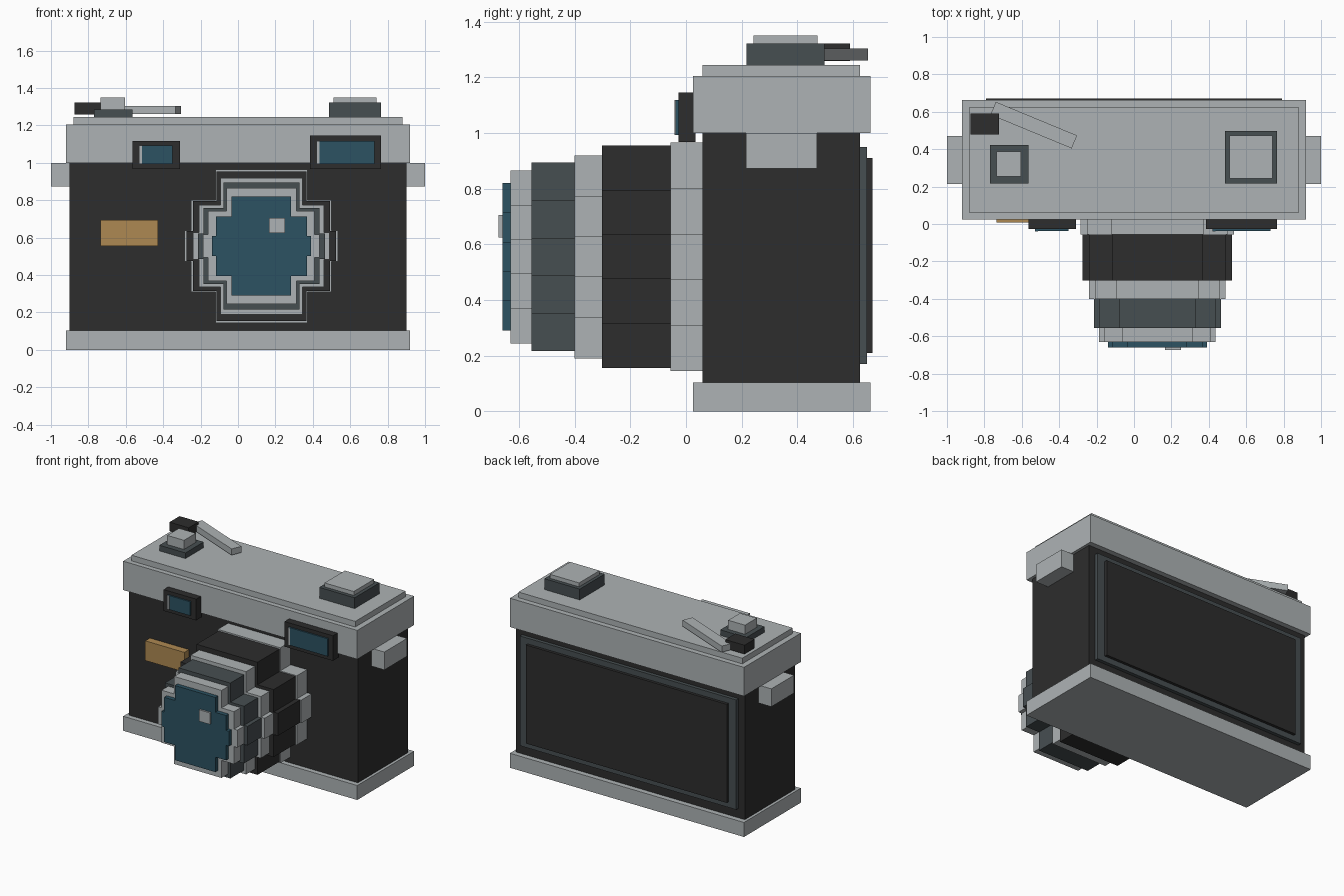
import bpy, bmesh, math
from mathutils import Matrix

if "Cube" in bpy.data.objects:
    bpy.data.objects.remove(bpy.data.objects["Cube"])


def material(name, rgb):
    m = bpy.data.materials.new(name)
    m.diffuse_color = (*rgb, 1)
    m.use_nodes = True
    m.node_tree.nodes["Principled BSDF"].inputs["Base Color"].default_value = m.diffuse_color
    return m


SILVER = material("silver", (0.42, 0.45, 0.46))
BLACK = material("black", (0.026, 0.026, 0.026))
SLATE = material("slate", (0.062, 0.077, 0.083))
GLASS = material("blue glass", (0.025, 0.084, 0.122))
BRASS = material("brass", (0.42, 0.25, 0.084))


def finish(name, bm, mat):
    bmesh.ops.recalc_face_normals(bm, faces=bm.faces)
    mesh = bpy.data.meshes.new(name)
    bm.to_mesh(mesh)
    bm.free()
    mesh.materials.append(mat)
    obj = bpy.data.objects.new(name, mesh)
    bpy.context.collection.objects.link(obj)
    return obj


def box(name, mat, x, y, z, turn=0):
    """Box from (min, max) ranges, optionally turned about its vertical axis."""
    bm = bmesh.new()
    bmesh.ops.create_cube(bm, size=1)
    size = [r[1] - r[0] for r in (x, y, z)]
    centre = [(r[0] + r[1]) / 2 for r in (x, y, z)]
    bm.transform(Matrix.Translation(centre) @ Matrix.Rotation(math.radians(turn), 4, 'Z')
                 @ Matrix.Diagonal((*size, 1)))
    return finish(name, bm, mat)


def stepped_disc(name, mat, radius, y0, y1, cx=0.125, cz=0.555, rows=5):
    """Disc facing the front, built from equal rows that step around a circle."""
    h = 2 * radius / rows
    right = []
    for i in range(rows):
        mid = (i - (rows - 1) / 2) * h
        half = math.sqrt(radius ** 2 - mid ** 2)
        right += [(half, mid - h / 2), (half, mid + h / 2)]
    outline = right + [(-x, z) for x, z in reversed(right)]
    bm = bmesh.new()
    face = bm.faces.new([bm.verts.new((cx + x, y0, cz + z)) for x, z in outline])
    new = bmesh.ops.extrude_face_region(bm, geom=[face])["geom"]
    bmesh.ops.translate(bm, vec=(0, y1 - y0, 0),
                        verts=[v for v in new if isinstance(v, bmesh.types.BMVert)])
    return finish(name, bm, mat)


# Body and plates
box("body", BLACK, (-0.9, 0.9), (0.06, 0.625), (0.1, 1.0))
box("bottom_plate", SILVER, (-0.92, 0.92), (0.025, 0.663), (0, 0.103))
box("top_plate", SILVER, (-0.92, 0.92), (0.025, 0.663), (1.0, 1.205))
box("top_cap", SILVER, (-0.88, 0.88), (0.06, 0.625), (1.205, 1.245))

# Strap lugs
for side, x in (("left", (-1.0, -0.89)), ("right", (0.89, 1.0))):
    box(side + "_strap_lug", SILVER, x, (0.215, 0.47), (0.873, 1.0))

# Back door
box("back_door_frame", SLATE, (-0.85, 0.85), (0.62, 0.65), (0.17, 0.95))
box("back_door_panel", BLACK, (-0.79, 0.79), (0.64, 0.67), (0.21, 0.91))

# Lens barrel, from the mount to the glass
for name, mat, radius, y0, y1 in (
        ("lens_mount", SILVER, 0.41, 0.06, -0.055),
        ("focus_ring", BLACK, 0.40, -0.055, -0.302),
        ("middle_ring", SILVER, 0.365, -0.302, -0.40),
        ("aperture_ring", SLATE, 0.339, -0.40, -0.555),
        ("front_ring", SILVER, 0.311, -0.555, -0.63),
        ("lens_glass", GLASS, 0.265, -0.63, -0.66)):
    stepped_disc(name, mat, radius, y0, y1)
box("lens_glint", SILVER, (0.165, 0.25), (-0.673, -0.66), (0.624, 0.706))

# Viewfinder windows: frame, glass and a thin glint strip
for name, fx, fz, gx, gz in (
        ("small_window", (-0.565, -0.31), (0.967, 1.118), (-0.53, -0.35), (0.993, 1.092)),
        ("large_window", (0.385, 0.765), (0.967, 1.145), (0.42, 0.73), (0.993, 1.118))):
    box(name + "_frame", BLACK, fx, (-0.027, 0.035), fz)
    box(name + "_glass", GLASS, gx, (-0.037, -0.02), gz)
    box(name + "_glint", SILVER, (gx[0], gx[0] + 0.016), (-0.041, -0.036), gz)

# Front badge plate
box("brass_plate", BRASS, (-0.735, -0.428), (0.008, 0.07), (0.555, 0.695))

# Dials on top
box("large_dial", SLATE, (0.487, 0.765), (0.217, 0.498), (1.24, 1.322))
box("large_dial_cap", SILVER, (0.51, 0.74), (0.243, 0.472), (1.322, 1.35))
box("small_dial", SLATE, (-0.77, -0.565), (0.217, 0.422), (1.24, 1.285))
box("shutter_button", SILVER, (-0.735, -0.603), (0.255, 0.387), (1.285, 1.35))

# Winding lever with its grip
box("winding_lever", SILVER, (-0.771, -0.301), (0.491, 0.566), (1.26, 1.304), turn=-22.5)
box("lever_grip", BLACK, (-0.873, -0.722), (0.478, 0.59), (1.259, 1.322))
